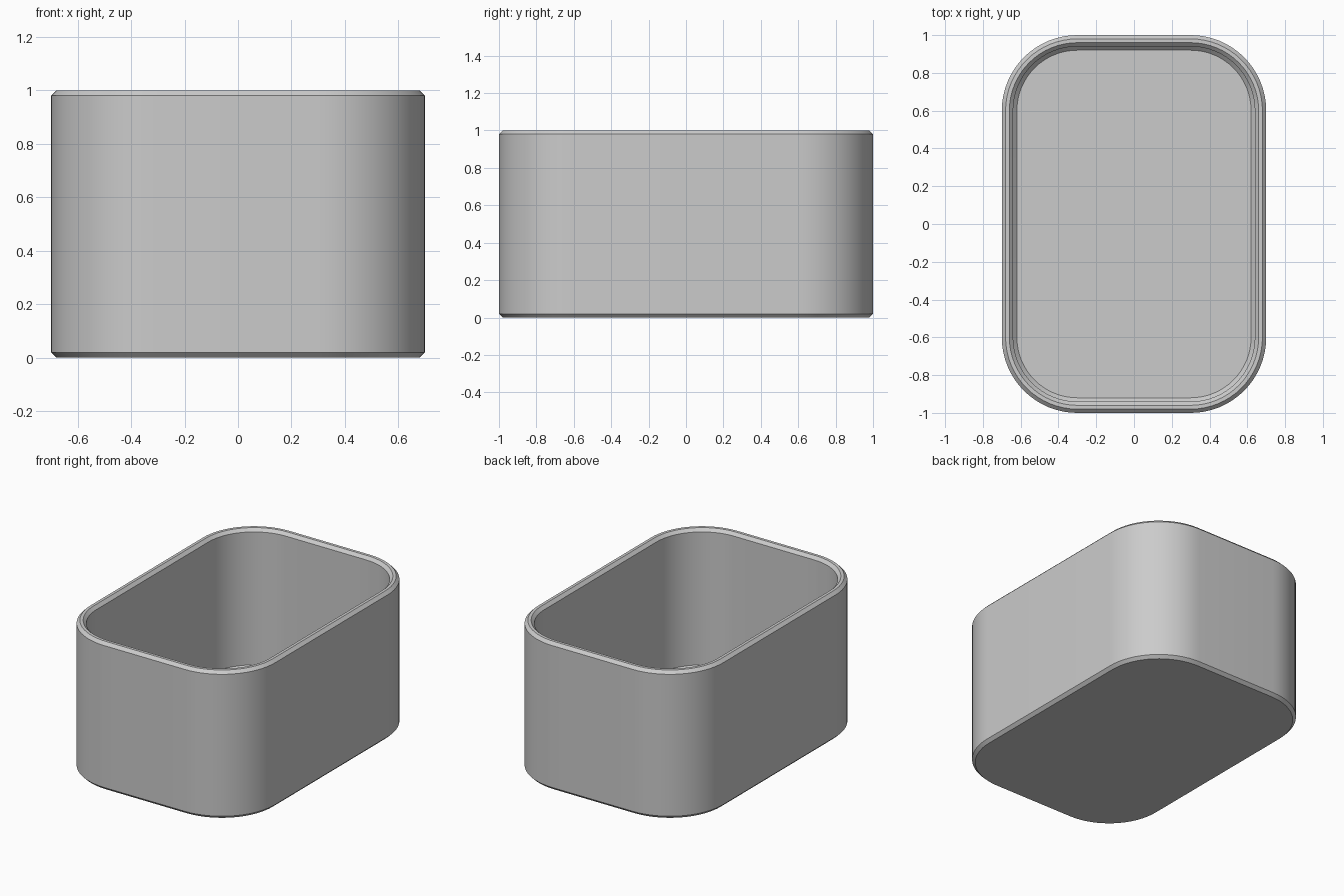
import bpy
import bmesh
from math import cos, sin, pi, radians

cube = bpy.data.objects.get("Cube")
if cube:
    bpy.data.objects.remove(cube, do_unlink=True)

CORNER_X, CORNER_Y = 0.3, 0.6   # centres of the rounded corners
RADIUS = 0.4                    # outer corner radius
SEGMENTS = 16                   # steps per corner

# Wall section from underside to floor: (inset from outer side, height)
SECTION = [(0.02, 0), (0, 0.02), (0, 0.98), (0.02, 1), (0.04, 1),
           (0.06, 0.98), (0.06, 0.08), (0.08, 0.06)]


def rounded_ring(bm, inset, z):
    """Rounded rectangle of vertices at one height."""
    r = RADIUS - inset
    ring = []
    for quarter, (sx, sy) in enumerate([(1, 1), (-1, 1), (-1, -1), (1, -1)]):
        for i in range(SEGMENTS + 1):
            a = (quarter + i / SEGMENTS) * pi / 2
            ring.append(bm.verts.new((sx * CORNER_X + r * cos(a),
                                      sy * CORNER_Y + r * sin(a), z)))
    return ring


# Material
grey = bpy.data.materials.new("plain_grey")
grey.use_nodes = True
colour = (0.6, 0.6, 0.6, 1)
grey.diffuse_color = colour
for node in grey.node_tree.nodes:
    if node.type == "BSDF_PRINCIPLED":
        node.inputs["Base Color"].default_value = colour

# Open box: rings joined along the wall section, closed by underside and floor
bm = bmesh.new()
rings = [rounded_ring(bm, inset, z) for inset, z in SECTION]
for low, high in zip(rings, rings[1:]):
    for i in range(len(low)):
        j = (i + 1) % len(low)
        bm.faces.new((low[i], low[j], high[j], high[i]))
bm.faces.new(rings[0][::-1])
bm.faces.new(rings[-1])
mesh = bpy.data.meshes.new("open_box")
bm.to_mesh(mesh)
bm.free()
mesh.materials.append(grey)

box = bpy.data.objects.new("open_box", mesh)
bpy.context.collection.objects.link(box)
bpy.ops.object.select_all(action="DESELECT")
box.select_set(True)
bpy.context.view_layer.objects.active = box
bpy.ops.object.shade_smooth_by_angle(angle=radians(30))
